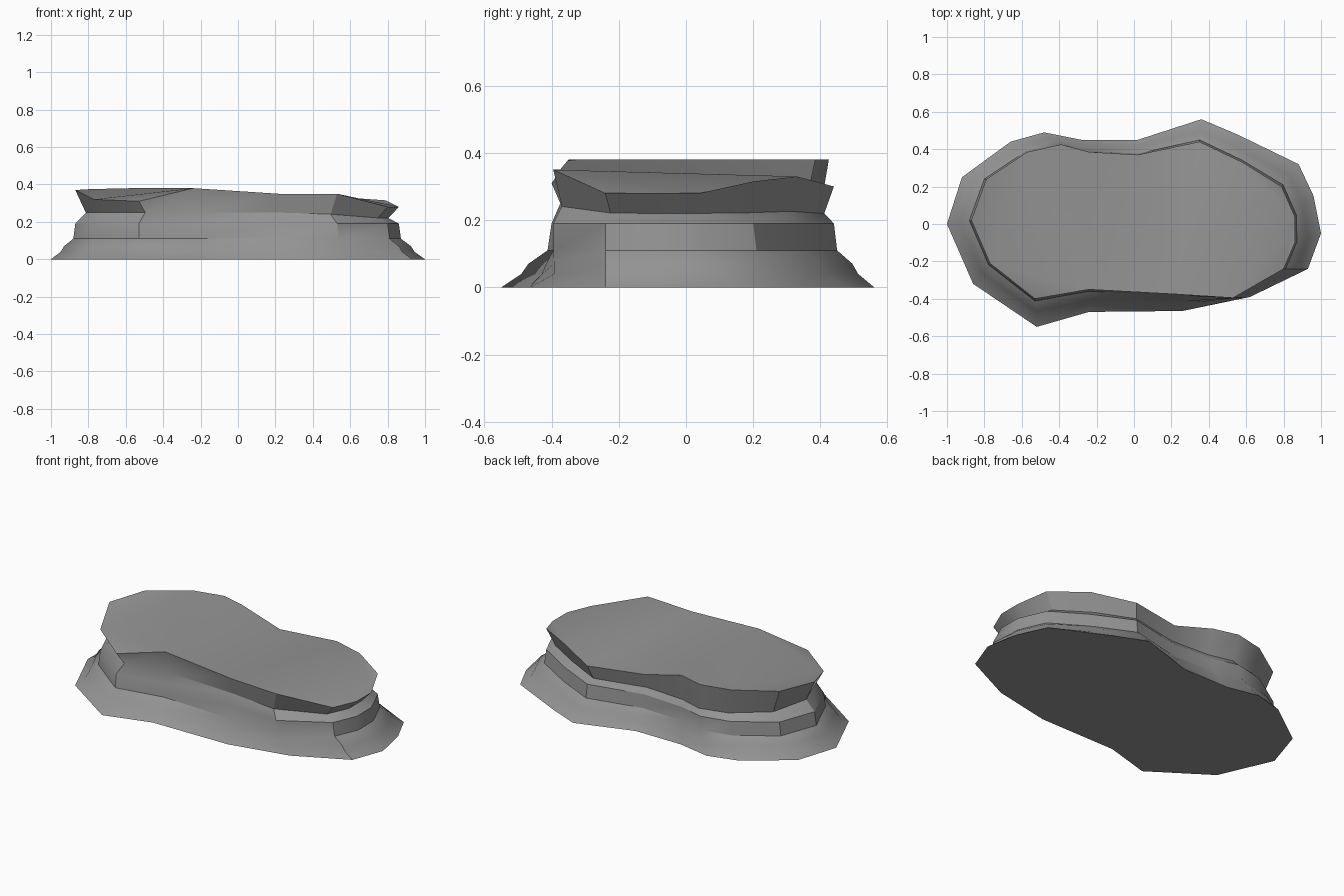
import bpy
import bmesh
from math import radians
from mathutils import Vector

default_cube = bpy.data.objects.get("Cube")
if default_cube:
    bpy.data.objects.remove(default_cube, do_unlink=True)

# Ground outline, counter-clockwise from the left tip
base_outline = [
    (-1, 0), (-.86, -.32), (-.52, -.55), (-.24, -.47), (.26, -.465), (.62, -.39),
    (.93, -.24), (1, -.05), (.96, .15), (.88, .32), (.55, .48), (.36, .56),
    (.02, .45), (-.28, .45), (-.48, .49), (-.66, .44), (-.92, .25),
]

# Matching rim of the cap, with its uneven height
cap_rim = [
    (-.87, .02, .37), (-.77, -.21, .32), (-.53, -.4, .31), (-.24, -.35, .38),
    (.22, -.375, .35), (.53, -.395, .35), (.8, -.24, .28), (.86, -.1, .28),
    (.86, .04, .28), (.79, .2, .315), (.58, .33, .33), (.35, .44, .3),
    (.02, .37, .31), (-.24, .385, .38), (-.39, .425, .38), (-.57, .385, .38),
    (-.79, .24, .375),
]

# Each ledge: height, and how far it steps from the ground outline to the rim
ledges = [(0, 0), (.04, .4), (.07, .54), (.11, .92), (.19, 1)]
NECK_SCALE = .935


def ledge_ring(height, step):
    """Outline blended between the ground and the cap rim."""
    ring = []
    for ground, rim in zip(base_outline, cap_rim):
        point = Vector(ground).lerp(Vector(rim[:2]), step)
        ring.append((point.x, point.y, height))
    return ring


def neck_ring():
    """Pinched waist under the cap, a little lower at the right end and back."""
    ring = []
    for x, y, z in cap_rim:
        height = .25 - .03 * min(1, max(0, x - .4, y) * 2.4)
        ring.append((x * NECK_SCALE, y * NECK_SCALE, height))
    return ring


# Stone colour
stone = bpy.data.materials.new("grey stone")
stone.use_nodes = True
grey = (.3, .3, .3, 1)
stone.diffuse_color = grey
shader = stone.node_tree.nodes["Principled BSDF"]
shader.inputs["Base Color"].default_value = grey
shader.inputs["Roughness"].default_value = .9

# Loft the rings into one closed rock
bm = bmesh.new()
outlines = [ledge_ring(*ledge) for ledge in ledges] + [neck_ring(), cap_rim]
rings = [[bm.verts.new(point) for point in outline] for outline in outlines]
count = len(base_outline)
for lower, upper in zip(rings, rings[1:]):
    for i in range(count):
        j = (i + 1) % count
        bm.faces.new((lower[i], lower[j], upper[j], upper[i]))
bm.faces.new(list(reversed(rings[0])))
cap = bm.faces.new(rings[-1])
bmesh.ops.triangulate(bm, faces=[cap], ngon_method='BEAUTY')
bmesh.ops.recalc_face_normals(bm, faces=bm.faces)

mesh = bpy.data.meshes.new("layered_rock")
bm.to_mesh(mesh)
bm.free()
mesh.materials.append(stone)
rock = bpy.data.objects.new("layered_rock", mesh)
bpy.context.collection.objects.link(rock)

# Soft sides with crisp ledges
bpy.ops.object.select_all(action='DESELECT')
rock.select_set(True)
bpy.context.view_layer.objects.active = rock
bpy.ops.object.shade_smooth_by_angle(angle=radians(30))
